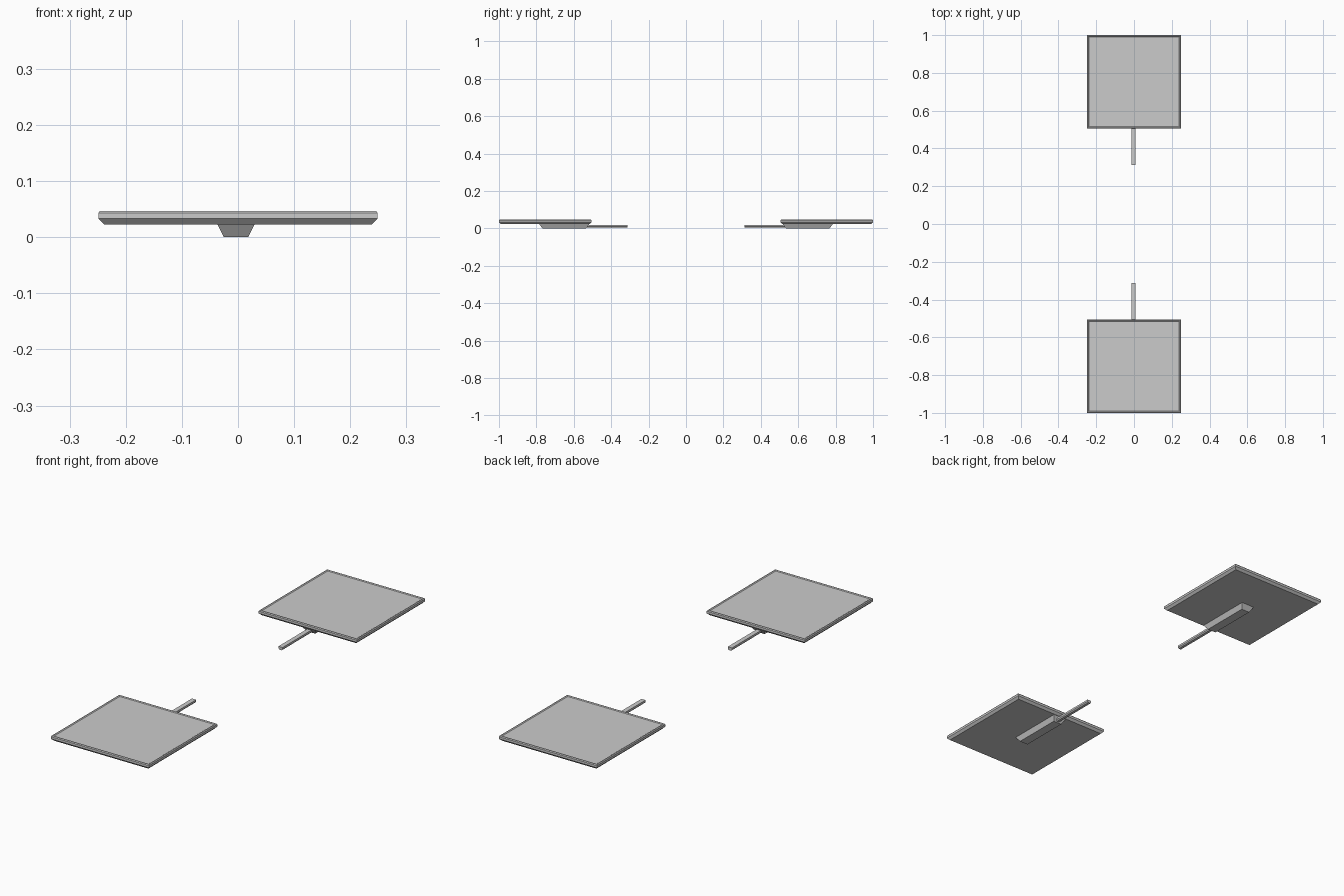
import bpy, bmesh

if "Cube" in bpy.data.objects:
    bpy.data.objects.remove(bpy.data.objects["Cube"])

AXIS_X = -0.0035  # mount and arm sit slightly off centre


def loft(name, rings):
    """Join equal-length point rings into a closed flat-shaded solid."""
    bm = bmesh.new()
    loops = [[bm.verts.new(p) for p in ring] for ring in rings]
    n = len(loops[0])
    for a, b in zip(loops, loops[1:]):
        for i in range(n):
            j = (i + 1) % n
            bm.faces.new((a[i], a[j], b[j], b[i]))
    bm.faces.new(loops[0])
    bm.faces.new(loops[-1])
    bmesh.ops.recalc_face_normals(bm, faces=bm.faces)
    mesh = bpy.data.meshes.new(name)
    bm.to_mesh(mesh)
    bm.free()
    ob = bpy.data.objects.new(name, mesh)
    bpy.context.collection.objects.link(ob)
    return ob


def rect(cx, cy, hx, hy, z):
    return [(cx - hx, cy - hy, z), (cx + hx, cy - hy, z),
            (cx + hx, cy + hy, z), (cx - hx, cy + hy, z)]


for side, s in (("front", -1), ("back", 1)):
    # Square panel: bevelled underside, thin rim, shallow recessed top
    profile = [(0.010, 0.023), (0.0, 0.033), (0.0, 0.043),
               (0.003, 0.047), (0.006, 0.047), (0.010, 0.044)]
    loft(side + "_panel",
         [rect(0, s * 0.7525, 0.249 - d, 0.2475 - d, z) for d, z in profile])

    # Tapered mount under the panel
    loft(side + "_mount",
         [rect(AXIS_X, s * 0.651, 0.0215, 0.117, 0.0),
          rect(AXIS_X, s * 0.651, 0.0335, 0.134, 0.0235)])

    # Arm reaching toward the centre, with chamfered lower edges
    section = [(-0.0105, 0.018), (-0.0105, 0.009), (-0.006, 0.004),
               (0.006, 0.004), (0.0105, 0.009), (0.0105, 0.018)]
    loft(side + "_arm",
         [[(AXIS_X + x, s * y, z) for x, z in section] for y in (0.313, 0.56)])
